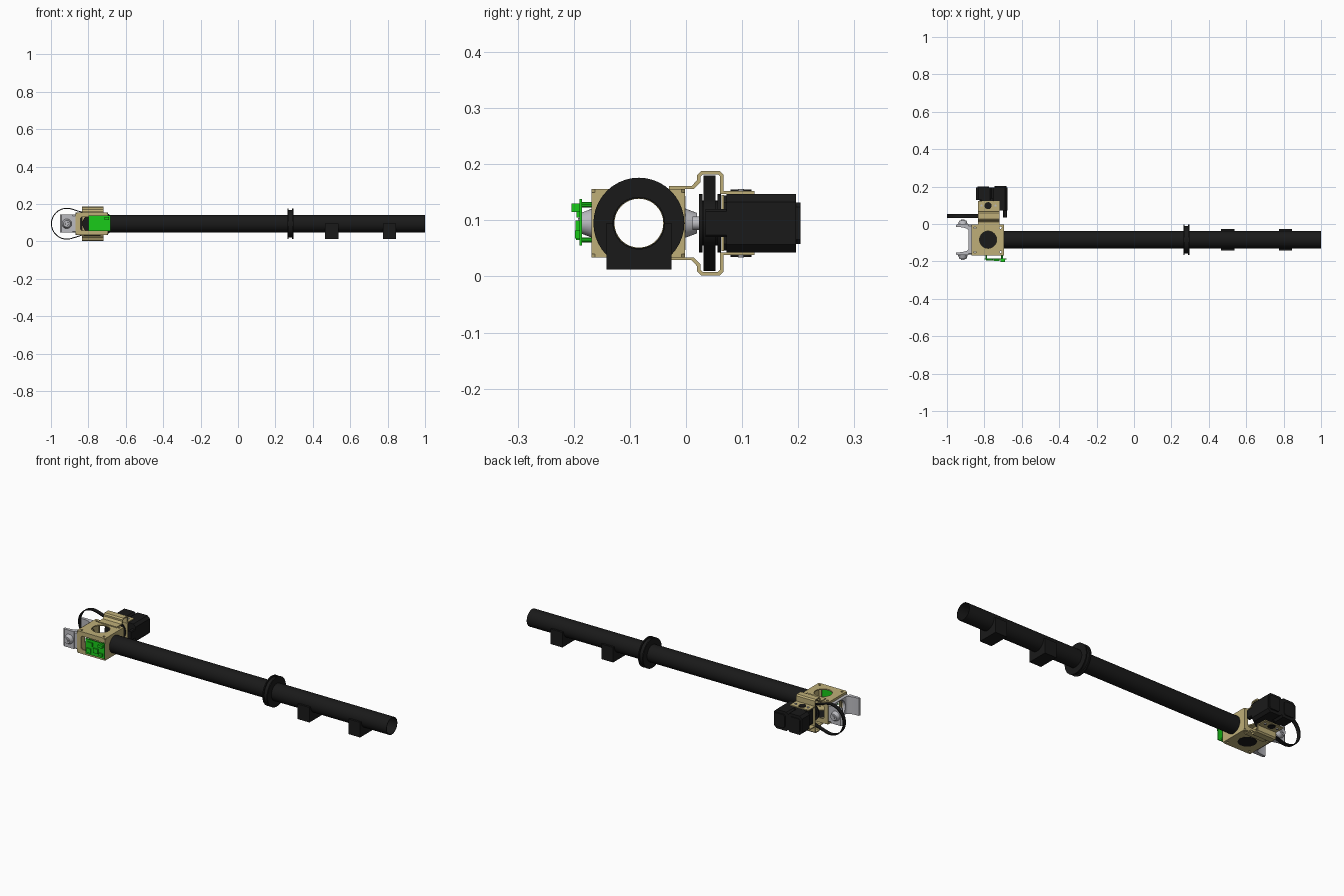
import bpy, math
from math import sin, cos, pi, acos
from mathutils import Matrix

if "Cube" in bpy.data.objects:
    bpy.data.objects.remove(bpy.data.objects["Cube"])

def mat(name, c):
    m = bpy.data.materials.new(name)
    m.diffuse_color = (*c, 1)
    m.use_nodes = True
    m.node_tree.nodes["Principled BSDF"].inputs["Base Color"].default_value = m.diffuse_color
    return m

BLACK = mat("black", (0.01, 0.01, 0.01))
TAN = mat("tan", (0.52, 0.43, 0.19))
GREEN = mat("green", (0.01, 0.6, 0.01))
GREY = mat("light_grey", (0.5, 0.5, 0.53))
CY, CZ = -0.084, 0.095        # tube axis
MX = -0.78                    # drive axis

# local (u, v, w) to world: extrusion axis w
AX = {'x': Matrix(((0, 0, 1), (1, 0, 0), (0, 1, 0))),
      'y': Matrix(((1, 0, 0), (0, 0, -1), (0, 1, 0))),
      'z': Matrix.Identity(3)}

def prism(name, loops, axis, a, b, m):
    """Extrude outline loops (inner loops become holes) from a to b on an axis."""
    cu = bpy.data.curves.new(name, 'CURVE')
    cu.dimensions, cu.fill_mode, cu.extrude = '2D', 'BOTH', abs(b - a) / 2
    for lp in loops:
        s = cu.splines.new('POLY')
        s.points.add(len(lp) - 1)
        for p, (u, v) in zip(s.points, lp):
            p.co = (u, v, 0, 1)
        s.use_cyclic_u = True
    tmp = bpy.data.objects.new(name + "_curve", cu)
    bpy.context.collection.objects.link(tmp)
    bpy.context.view_layer.update()
    dg = bpy.context.evaluated_depsgraph_get()
    me = bpy.data.meshes.new_from_object(tmp.evaluated_get(dg))
    bpy.data.objects.remove(tmp)
    me.transform(AX[axis].to_4x4())
    off = [0, 0, 0]
    off['xyz'.index(axis)] = (a + b) / 2
    me.transform(Matrix.Translation(off))
    me.materials.clear()
    me.materials.append(m)
    ob = bpy.data.objects.new(name, me)
    bpy.context.collection.objects.link(ob)
    return ob

def circ(u, v, r, n=32):
    return [(u + r * cos(2 * pi * i / n), v + r * sin(2 * pi * i / n)) for i in range(n)]

def rect(u0, u1, v0, v1, c=0):
    if not c:
        return [(u0, v0), (u1, v0), (u1, v1), (u0, v1)]
    return [(u0 + c, v0), (u1 - c, v0), (u1, v0 + c), (u1, v1 - c),
            (u1 - c, v1), (u0 + c, v1), (u0, v1 - c), (u0, v0 + c)]

def box(name, x0, x1, y0, y1, z0, z1, m, c=0, axis='y'):
    if axis == 'y':
        return prism(name, [rect(x0, x1, z0, z1, c)], 'y', y0, y1, m)
    return prism(name, [rect(x0, x1, y0, y1, c)], 'z', z0, z1, m)

def cone(name, r1, r2, loc, depth, rx, m):
    bpy.ops.mesh.primitive_cone_add(vertices=28, radius1=r1, radius2=r2, depth=depth,
                                    location=loc, rotation=(rx, 0, 0))
    ob = bpy.context.object
    ob.name = name
    ob.data.materials.append(m)
    return ob

# long hollow tube
prism("tube", [circ(CY, CZ, 0.047, 40), circ(CY, CZ, 0.0445, 40)], 'x', -0.70, 1.0, BLACK)

# flanged collar on the tube
for i, (a, b, r) in enumerate([(0.264, 0.270, 0.081), (0.270, 0.290, 0.073), (0.290, 0.296, 0.081)]):
    prism(f"collar_{i}", [circ(CY, CZ, r, 40), circ(CY, CZ, 0.046, 40)], 'x', a, b, BLACK)

# saddle blocks under the tube
arc = [(CY + 0.047 * cos(t), CZ + 0.047 * sin(t)) for t in [-pi * i / 16 for i in range(17)]]
for i, x in enumerate((0.50, 0.81)):
    prism(f"saddle_block_{i}", [[(CY - 0.058, 0.012), (CY + 0.058, 0.012), (CY + 0.058, CZ)] + arc +
                                [(CY - 0.058, CZ)]], 'x', x - 0.036, x + 0.036, BLACK)

# sheet-metal housing: perforated plates
X0, X1, Y0, Y1, Z0, Z1 = -0.868, -0.695, -0.168, -0.002, 0.034, 0.156
bolts = [circ(u, v, 0.006, 10) for u in (X0 + .018, X1 - .018) for v in (Y0 + .018, Y1 - .018)]
for n, a, b in (("housing_top", Z1 - .006, Z1), ("housing_bottom", Z0, Z0 + .006)):
    prism(n, [rect(X0, X1, Y0, Y1, .006), circ(MX, CY, 0.046)] + bolts, 'z', a, b, TAN)
for n, a, b in (("housing_tube_end", X1 - .006, X1), ("housing_yoke_end", X0, X0 + .006),
                ("housing_inner_rib", X0 + .016, X0 + .021)):
    prism(n, [rect(Y0, Y1, Z0 + .006, Z1 - .006), circ(CY, CZ, 0.0435)], 'x', a, b, TAN)
for n, a, b in (("housing_front", Y0, Y0 + .006), ("housing_back", Y1 - .006, Y1)):
    prism(n, [rect(X0, X1, Z0 + .006, Z1 - .006),
              rect(X0 + .025, X1 - .02, Z0 + .024, Z1 - .024, .008)], 'y', a, b, TAN)
prism("housing_floor_disc", [circ(MX, CY, 0.046)], 'z', 0.033, 0.037, BLACK)

# grey yoke with tapered pivot bosses
prism("yoke_plate", [rect(CY - .08, CY + .08, CZ - .048, CZ + .048, .006), circ(CY, CZ, 0.044)],
      'x', -0.885, -0.868, GREY)
for side, s in (("front", -1), ("back", 1)):
    curve = [(-0.95 + 0.065 * sin(t), CY + s * (0.050 + 0.018 * cos(t)))
             for t in [pi / 2 * i / 8 for i in range(9)]]
    prism(f"yoke_arm_{side}", [curve + [(-0.885, CY + s * .083), (-0.945, CY + s * .083),
                                        (-0.953, CY + s * .077)]], 'z', 0.047, 0.143, GREY)
    cone(f"yoke_boss_{side}", 0.026, 0.018, (-0.915, CY + s * .0935, CZ), 0.021, -s * pi / 2, GREY)
    cone(f"yoke_pin_{side}", 0.010, 0.009, (-0.915, CY + s * .1055, CZ), 0.006, -s * pi / 2, GREY)

# drive belt: open loop around a large and a small circle
def belt_loop(d, n=40):
    R, r, bx = 0.085 - d, 0.045 - d, -0.915
    t = acos((R - r) / (MX - bx))
    big = [(bx + R * cos(a), CZ + R * sin(a)) for a in [t + (2 * pi - 2 * t) * i / n for i in range(n + 1)]]
    small = [(MX + r * cos(a), CZ + r * sin(a)) for a in [-t + 2 * t * i / 16 for i in range(17)]]
    return big + small

prism("drive_belt", [belt_loop(0), belt_loop(.005)], 'y', 0.031, 0.053, BLACK)

# small flanged pulley and shaft
for i, (a, b, r) in enumerate([(.023, .029, .052), (.029, .056, .040), (.056, .062, .052)]):
    prism(f"drive_pulley_{i}", [circ(MX, CZ, r), circ(MX, CZ, .012, 16)], 'y', a, b, BLACK)
prism("drive_shaft", [circ(MX, CZ, .012, 16)], 'y', 0.012, 0.075, GREY)

# hat-shaped pulley brackets above and below, plus motor plate
hat = [(-.03, .161), (.010, .161), (.020, .172), (.020, .181), (.027, .188), (.060, .188), (.067, .181),
       (.067, .152), (.122, .152), (.122, .147), (.061, .147), (.061, .178), (.057, .182), (.030, .182),
       (.026, .178), (.026, .168), (.014, .156), (-.03, .156)]
for n, f in (("upper", lambda z: z), ("lower", lambda z: 2 * CZ - z)):
    prism(f"bracket_{n}", [[(y, f(z)) for y, z in hat]], 'x', -0.835, -0.72, TAN)
    prism(f"bracket_{n}_cap", [circ(MX, .098, .019, 20)], 'z', f(.151), f(.155), BLACK)
    for x in (-.815, -.74):
        prism(f"bracket_{n}_screw", [circ(x, .098, .006, 10)], 'z', f(.151), f(.156), GREY)
prism("motor_plate", [rect(-.835, -.72, .045, .145), circ(MX, CZ, .02, 20)], 'y', .063, .068, TAN)

# motor: gearbox core, two lobes, end caps, side lug
box("gearbox", -.825, -.73, .068, .135, .046, .144, BLACK, .012)
box("motor_lobe_left", -.846, -.757, .128, .196, .043, .147, BLACK, .014)
box("motor_lobe_right", -.765, -.676, .072, .196, .043, .147, BLACK, .014)
box("motor_cap_left", -.836, -.775, .196, .201, .058, .132, BLACK, .008)
box("motor_cap_right", -.745, -.682, .196, .204, .058, .132, BLACK, .008)
box("motor_lug", -.70, -.678, .035, .074, .07, .12, BLACK, .004)

# circuit board with connectors and standoffs
box("circuit_board", -.80, -.683, -.190, -.185, .055, .138, GREEN)
for i, (x0, x1, y0, z0, z1) in enumerate([(-.715, -.69, -.204, .115, .130), (-.79, -.765, -.196, .065, .09),
                                          (-.75, -.72, -.197, .075, .10), (-.785, -.755, -.195, .105, .125),
                                          (-.715, -.692, -.198, .068, .082)]):
    box(f"connector_{i}", x0, x1, y0, -.19, z0, z1, GREEN)
for x in (-.79, -.705):
    for z in (.065, .128):
        prism("board_standoff", [circ(x, z, .005, 10)], 'y', -.186, -.167, GREEN)

# smooth round sides while keeping edges sharp
bpy.ops.object.select_all(action='SELECT')
bpy.context.view_layer.objects.active = bpy.context.selected_objects[0]
bpy.ops.object.shade_smooth_by_angle(angle=math.radians(30))
